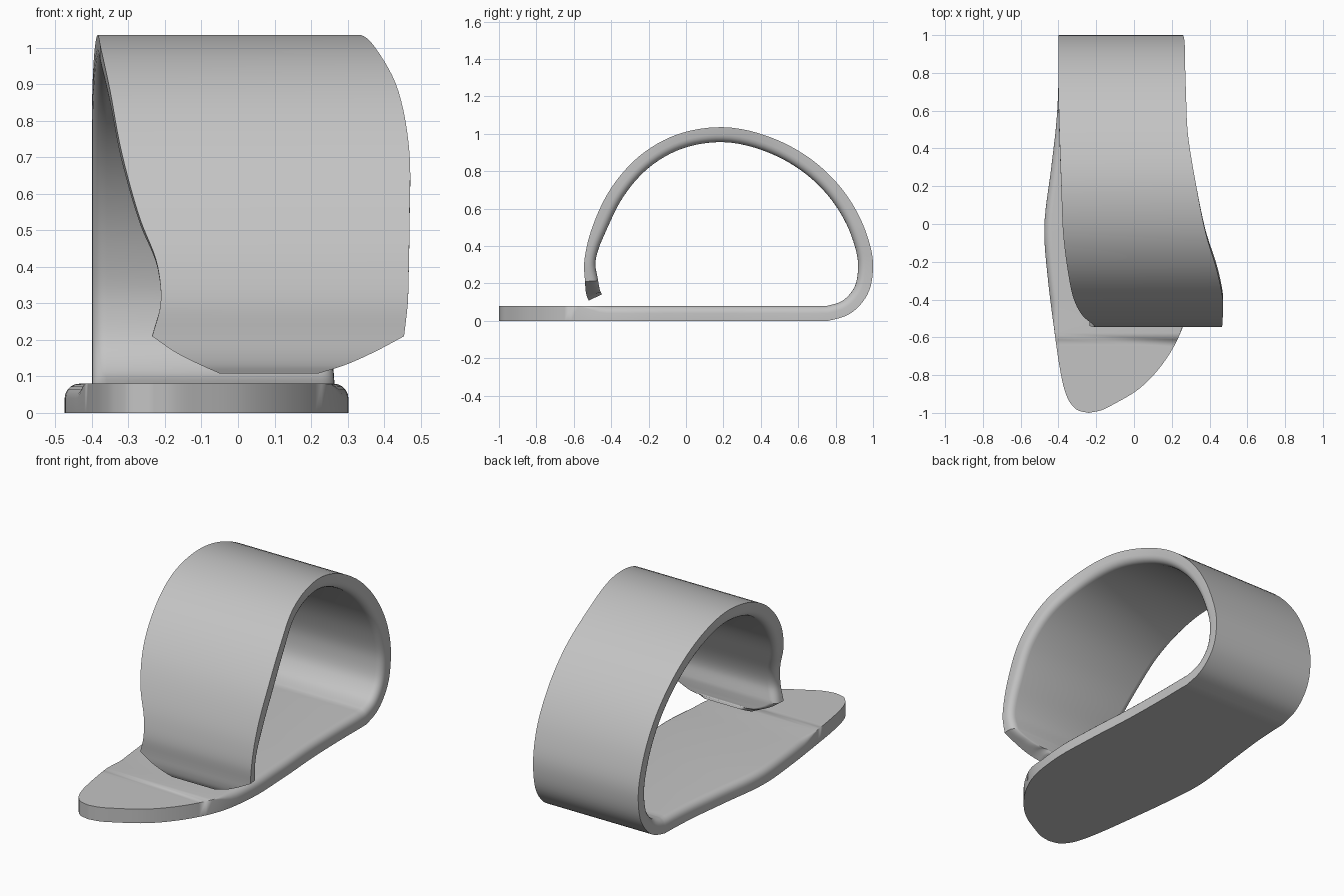
import bpy
import bmesh
import math
from mathutils import Vector

if "Cube" in bpy.data.objects:
    bpy.data.objects.remove(bpy.data.objects["Cube"], do_unlink=True)

# Stations along the band's outer face: y, z, right edge x, left edge x
SOLE = [
    (-1, 0, -.24, -.24), (-.985, 0, -.30, -.17), (-.95, 0, -.335, -.1),
    (-.87, 0, -.37, .03), (-.75, 0, -.395, .145), (-.54, 0, -.425, .26),
    (-.3, 0, -.455, .3), (-.03, 0, -.475, .295), (.3, 0, -.438, .275),
    (.55, 0, -.41, .27), (.76, 0, -.4, .27),
]
LOOP = [
    (.88, .04, -.4, .265), (.97, .14, -.4, .26), (1, .3, -.4, .26),
    (.96, .48, -.4, .268), (.86, .67, -.4, .27), (.7, .84, -.4, .275),
    (.48, .97, -.395, .285), (.2, 1.035, -.385, .33), (-.05, .995, -.375, .38),
    (-.25, .88, -.35, .44), (-.4, .71, -.318, .47), (-.49, .53, -.268, .47),
    (-.53, .4, -.22, .468), (-.545, .3, -.212, .465), (-.54, .21, -.235, .455),
]
TIP = [LOOP[-1], (-.537, .165, -.17, .37), (-.53, .13, -.1, .29),
       (-.52, .108, -.05, .22)]
STEPS = 6
THICKNESS = .08
ROUNDING = .04
ARC = 5


def spline(points):
    """Smooth curve through the stations, spaced by chord length."""
    p = [Vector(q) for q in points]
    last = len(p) - 1
    gap = [(p[i + 1] - p[i]).length for i in range(last)]
    slope = [(p[i + 1] - p[i]) / gap[i] for i in range(last)]
    tangent = [slope[0]]
    for i in range(1, last):
        a, b = gap[i - 1], gap[i]
        tangent.append((slope[i - 1] * b + slope[i] * a) / (a + b))
    tangent.append(slope[-1])
    result = []
    for i in range(last):
        for k in range(STEPS):
            t = k / STEPS
            ease = t * t * (3 - 2 * t)
            result.append(p[i] * (1 - ease) + p[i + 1] * ease
                          + tangent[i] * gap[i] * t * (1 - t) ** 2
                          - tangent[i + 1] * gap[i] * t * t * (1 - t))
    result.append(p[last])
    return result


def smoothstep(low, high, value):
    t = min(max((value - low) / (high - low), 0), 1)
    return t * t * (3 - 2 * t)


def cross_section(station, inward, thickness, radius):
    """Strip section: sharp outer corners, rounded inner corners."""
    y, z, right, left = station
    radius = min(radius, (left - right) / 3)
    outline = [(right, 0), (left, 0)]
    for k in range(ARC + 1):
        a = math.pi / 2 * k / ARC
        outline.append((left - radius * (1 - math.cos(a)),
                        thickness - radius * (1 - math.sin(a))))
    for k in range(ARC + 1):
        a = math.pi / 2 * k / ARC
        outline.append((right + radius * (1 - math.sin(a)),
                        thickness - radius * (1 - math.cos(a))))
    return [(x, y + inward.x * d, z + inward.y * d) for x, d in outline]


# Sole and wrapped strap form one continuous band
stations = spline(SOLE + LOOP) + spline(TIP)[1:]
for s in stations:
    s[1] = max(s[1], 0)

bm = bmesh.new()
rings = []
for i, s in enumerate(stations):
    before = stations[max(i - 1, 0)]
    after = stations[min(i + 1, len(stations) - 1)]
    along = Vector((after[0] - before[0], after[1] - before[1])).normalized()
    inward = Vector((-along.y, along.x))
    on_sole = i <= STEPS * (len(SOLE) - 1)
    thickness, radius = THICKNESS, ROUNDING
    if on_sole:
        # Toe has a square edge that blends into the rounded one
        radius *= smoothstep(-.6, -.42, s[0])
    elif s[0] < 0:
        # Strap thins toward its free end and flares at the lip
        thickness -= .02 * math.exp(-((s[1] - .33) / .14) ** 2)
    section = cross_section(s, inward, thickness, radius)
    rings.append([bm.verts.new(co) for co in section])

for a, b in zip(rings, rings[1:]):
    for k in range(len(a)):
        n = (k + 1) % len(a)
        bm.faces.new((a[k], a[n], b[n], b[k]))
bm.faces.new(rings[-1])
bmesh.ops.remove_doubles(bm, verts=bm.verts[:], dist=.0004)
bmesh.ops.recalc_face_normals(bm, faces=bm.faces[:])

mesh = bpy.data.meshes.new("wrapped_band")
bm.to_mesh(mesh)
bm.free()
band = bpy.data.objects.new("wrapped_band", mesh)
bpy.context.collection.objects.link(band)

# Plain grey finish
grey = bpy.data.materials.new("light_grey")
grey.use_nodes = True
colour = (.55, .55, .55, 1)
grey.diffuse_color = colour
for node in grey.node_tree.nodes:
    if node.type == 'BSDF_PRINCIPLED':
        node.inputs["Base Color"].default_value = colour
mesh.materials.append(grey)

bpy.ops.object.select_all(action='DESELECT')
band.select_set(True)
bpy.context.view_layer.objects.active = band
bpy.ops.object.shade_smooth_by_angle(angle=math.radians(35))
